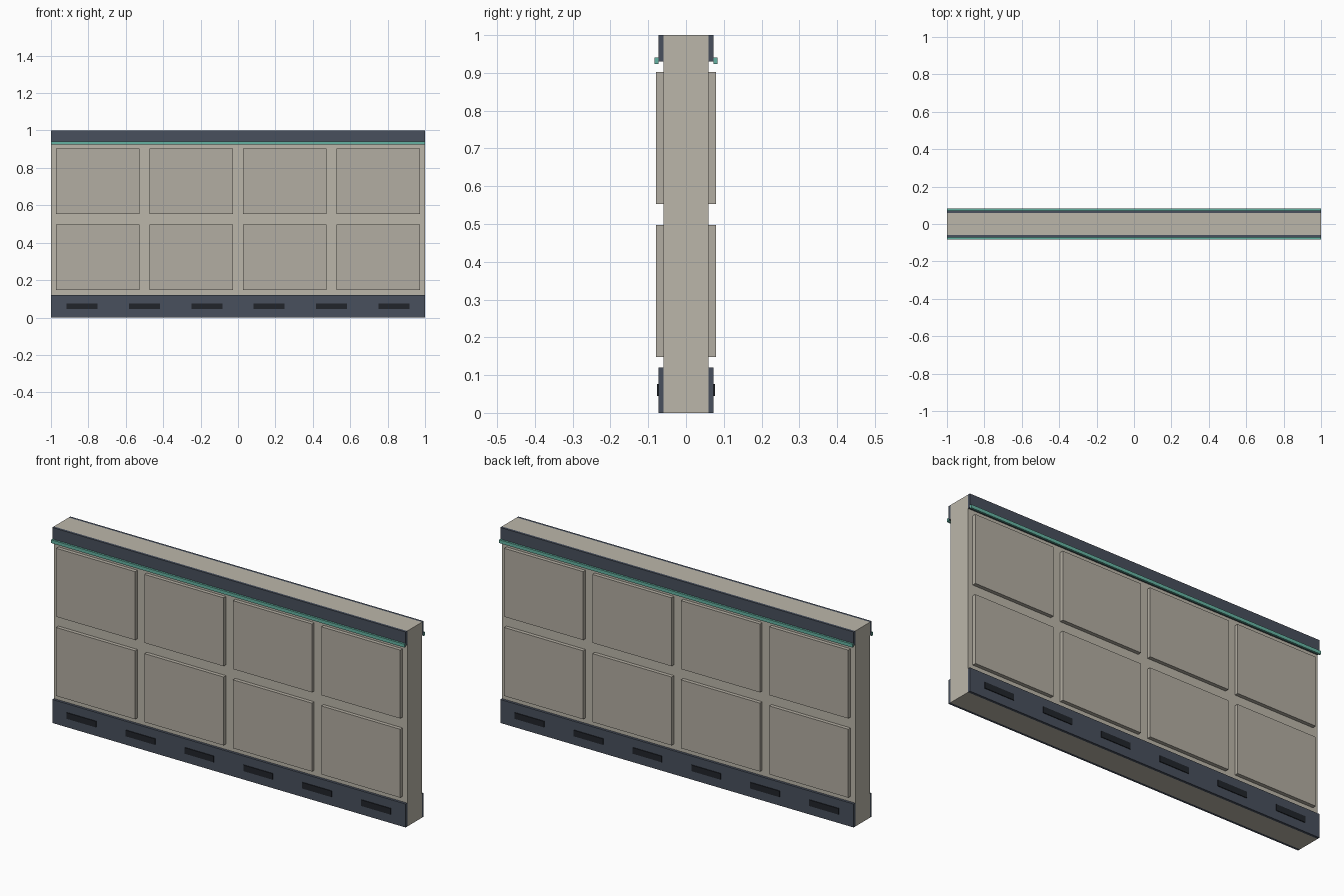
import bpy

if "Cube" in bpy.data.objects:
    bpy.data.objects.remove(bpy.data.objects["Cube"])


def material(name, color):
    m = bpy.data.materials.new(name)
    m.diffuse_color = (*color, 1)
    m.use_nodes = True
    m.node_tree.nodes["Principled BSDF"].inputs["Base Color"].default_value = m.diffuse_color
    return m


STONE = material("warm_grey", (0.50, 0.47, 0.40))
PANEL = material("panel_grey", (0.45, 0.42, 0.36))
DARK = material("slate", (0.065, 0.08, 0.11))
BLACK = material("slot_black", (0.015, 0.018, 0.024))
TEAL = material("teal", (0.13, 0.45, 0.36))


def box(name, x, y, z, mat):
    """Box from (min, max) ranges on each axis."""
    bpy.ops.mesh.primitive_cube_add(size=1)
    o = bpy.context.object
    o.name = name
    o.location = [(a + b) / 2 for a, b in (x, y, z)]
    o.scale = [abs(b - a) for a, b in (x, y, z)]
    bpy.ops.object.transform_apply(location=True, rotation=True, scale=True)
    o.data.materials.append(mat)
    return o


LENGTH = (-1, 1)
CORE = 0.06   # half thickness of the wall
TRIM = 0.073  # half thickness at the base and top rails

# Wall core
box("wall_core", LENGTH, (-CORE, CORE), (0, 1), STONE)

for side, s in (("front", -1), ("back", 1)):
    # Base and top rails, with a teal strip under the top rail
    box(f"{side}_base_rail", LENGTH, (s * CORE, s * TRIM), (0, 0.12), DARK)
    box(f"{side}_top_rail", LENGTH, (s * CORE, s * TRIM), (0.93, 1), DARK)
    box(f"{side}_light_strip", LENGTH, (s * TRIM, s * 0.083), (0.924, 0.941), TEAL)

    # Raised panels, two rows of four
    for row, z in enumerate((0.3225, 0.7275)):
        for col in range(4):
            x = -0.75 + 0.5 * col
            box(f"{side}_panel_{row}_{col}", (x - 0.2235, x + 0.2235),
                (s * (CORE - 0.005), s * 0.079), (z - 0.175, z + 0.175), PANEL)

    # Dark vent slots along the base
    for i in range(6):
        x = (i - 2.5) / 3
        box(f"{side}_vent_{i}", (x - 0.083, x + 0.083),
            (s * (TRIM - 0.005), s * 0.077), (0.045, 0.076), BLACK)
